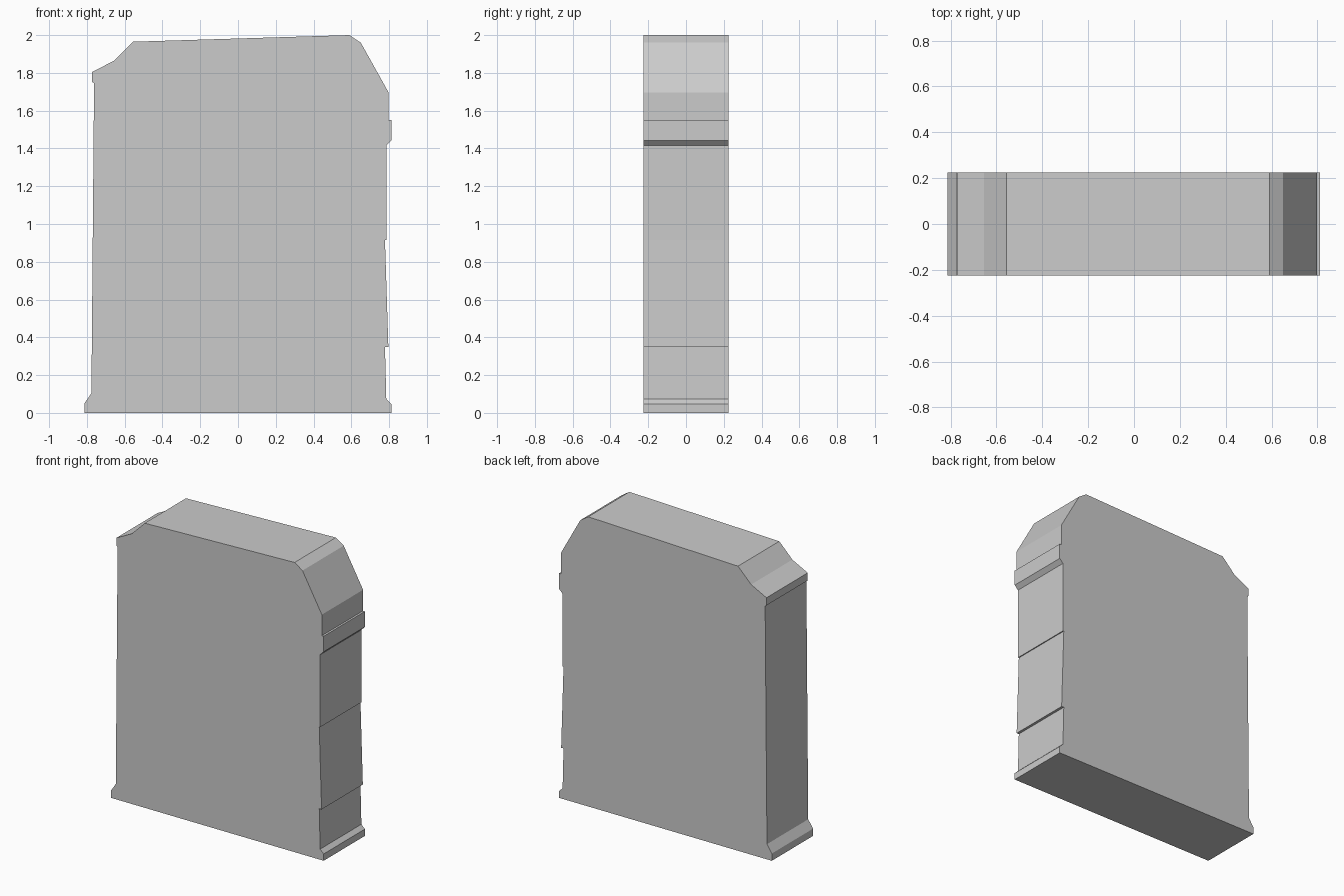
import bpy
import bmesh

if "Cube" in bpy.data.objects:
    bpy.data.objects.remove(bpy.data.objects["Cube"], do_unlink=True)

# Plain stone-grey material
grey = bpy.data.materials.new("plain grey")
grey.use_nodes = True
colour = (0.6, 0.6, 0.6, 1)
grey.diffuse_color = colour
grey.node_tree.nodes["Principled BSDF"].inputs["Base Color"].default_value = colour

HALF_DEPTH = 0.225

# Stepped right edge, from the foot up to the shoulder
right_edge = [(-0.813, 0), (-0.813, 0.05), (-0.776, 0.105), (-0.762, 1.745),
              (-0.772, 1.752), (-0.772, 1.805), (-0.655, 1.865), (-0.555, 1.965)]
# Left edge, from the top corner down past the ledges to the foot
left_edge = [(0.59, 2), (0.65, 1.96), (0.798, 1.695), (0.798, 1.55),
             (0.812, 1.55), (0.812, 1.443), (0.785, 1.415), (0.785, 0.915),
             (0.778, 0.915), (0.796, 0.35), (0.778, 0.35), (0.785, 0.073),
             (0.812, 0.047), (0.812, 0)]

# Slab: the outline extruded from front to back
bm = bmesh.new()
outline = [bm.verts.new((x, -HALF_DEPTH, z)) for x, z in right_edge + left_edge]
front = bm.faces.new(outline)
extruded = bmesh.ops.extrude_face_region(bm, geom=[front], use_keep_orig=True)
back = [v for v in extruded["geom"] if isinstance(v, bmesh.types.BMVert)]
bmesh.ops.translate(bm, verts=back, vec=(0, 2 * HALF_DEPTH, 0))
bmesh.ops.recalc_face_normals(bm, faces=bm.faces)

mesh = bpy.data.meshes.new("slab_block")
bm.to_mesh(mesh)
bm.free()
mesh.materials.append(grey)
slab = bpy.data.objects.new("slab_block", mesh)
bpy.context.collection.objects.link(slab)
